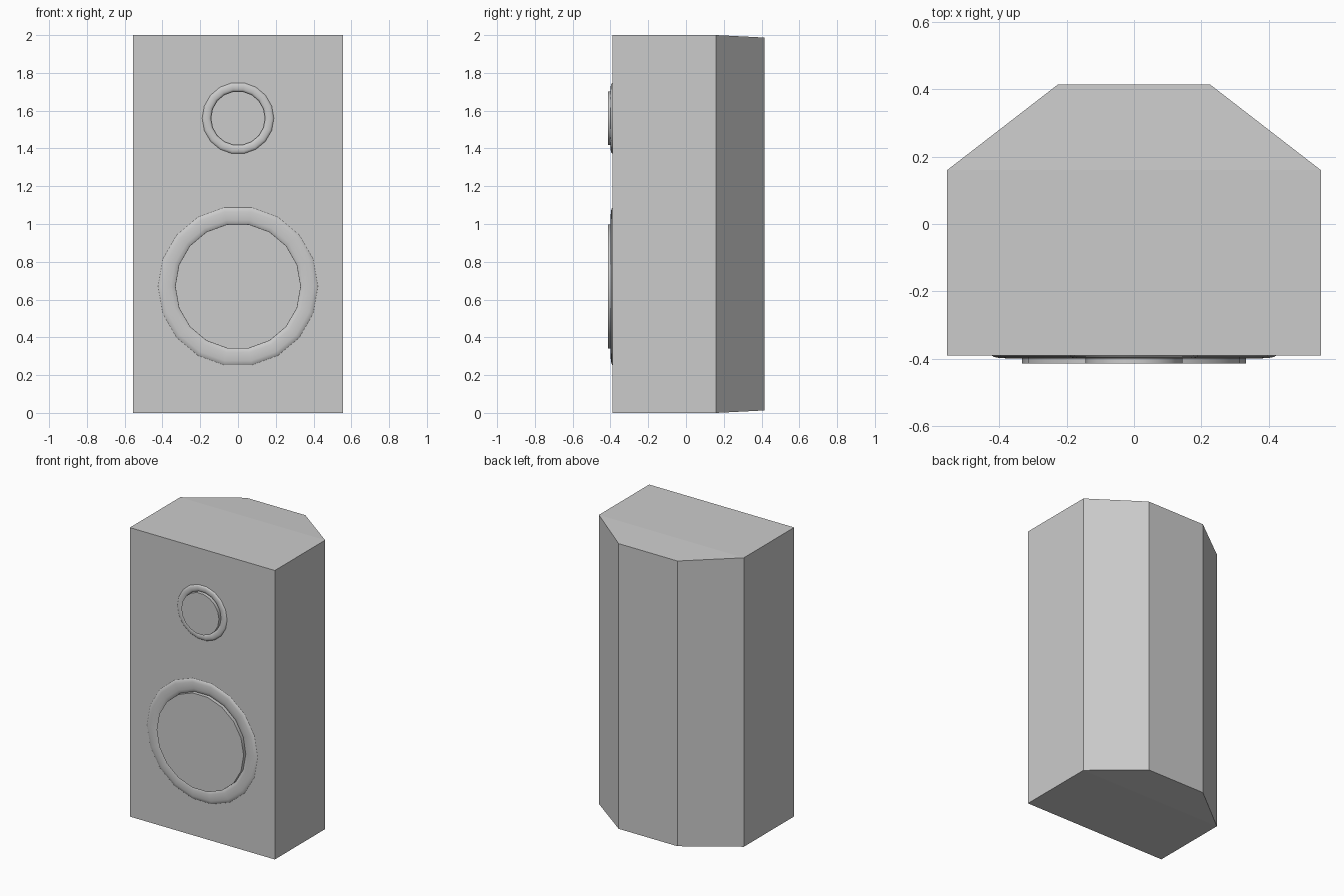
import bpy, bmesh, math

if "Cube" in bpy.data.objects:
    bpy.data.objects.remove(bpy.data.objects["Cube"])

FRONT = -0.39
SIDES = 18


def finish(bm, name, smooth=False):
    bmesh.ops.recalc_face_normals(bm, faces=bm.faces)
    mesh = bpy.data.meshes.new(name)
    bm.to_mesh(mesh)
    bm.free()
    ob = bpy.data.objects.new(name, mesh)
    bpy.context.collection.objects.link(ob)
    if smooth:
        bpy.ops.object.select_all(action='DESELECT')
        ob.select_set(True)
        bpy.context.view_layer.objects.active = ob
        bpy.ops.object.shade_smooth_by_angle(angle=math.radians(35))
    return ob


def lathe(name, profile, z, closed=False):
    """Turn (radius, y) points around the y axis at height z."""
    bm = bmesh.new()
    rings = []
    for r, y in profile:
        rings.append([bm.verts.new((r * math.cos(a), y, z + r * math.sin(a)))
                      for a in (math.tau * i / SIDES for i in range(SIDES))])
    pairs = list(zip(rings, rings[1:]))
    if closed:
        pairs.append((rings[-1], rings[0]))
    else:
        bm.faces.new(rings[0])
        bm.faces.new(rings[-1])
    for a, b in pairs:
        for i in range(SIDES):
            j = (i + 1) % SIDES
            bm.faces.new((a[i], a[j], b[j], b[i]))
    return finish(bm, name, True)


# Cabinet: chamfered back corners, top and bottom slope slightly at the rear
outline = [(-0.555, FRONT, 0), (0.555, FRONT, 0), (0.555, 0.16, 0),
           (0.225, 0.415, 0.013), (-0.225, 0.415, 0.013), (-0.555, 0.16, 0)]
bm = bmesh.new()
low = [bm.verts.new((x, y, d)) for x, y, d in outline]
high = [bm.verts.new((x, y, 2 - d)) for x, y, d in outline]
for i in range(6):
    j = (i + 1) % 6
    bm.faces.new((low[i], low[j], high[j], high[i]))
for v in (low, high):
    bm.faces.new((v[0], v[1], v[2], v[5]))
    bm.faces.new((v[2], v[3], v[4], v[5]))
finish(bm, "cabinet")

# Drivers: flattened rounded surround ring and a raised disc
for name, z, outer, inner in (("woofer", 0.67, 0.423, 0.333),
                              ("tweeter", 1.56, 0.19, 0.144)):
    mid, half = (outer + inner) / 2, (outer - inner) / 2
    ring = [(mid + half * math.cos(a), FRONT + 0.009 * math.sin(a))
            for a in (math.tau * k / 12 for k in range(12))]
    lathe(name + "_surround", ring, z, closed=True)
    lathe(name + "_disc", [(inner, FRONT + 0.01), (inner, -0.414)], z)
